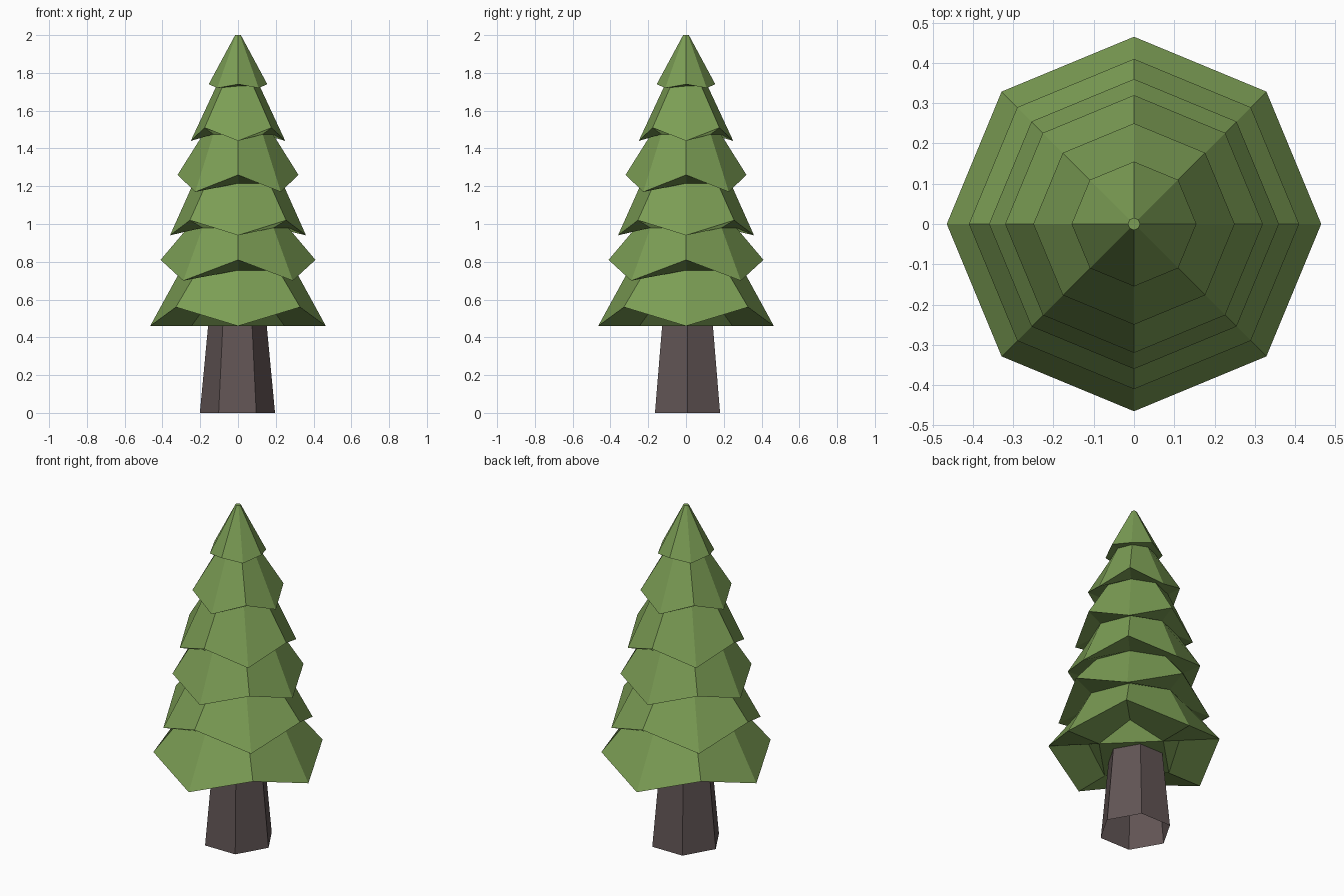
import bpy, bmesh
from math import cos, sin, pi

if "Cube" in bpy.data.objects:
    bpy.data.objects.remove(bpy.data.objects["Cube"])


def material(name, color):
    mat = bpy.data.materials.new(name)
    mat.diffuse_color = (*color, 1)
    mat.use_nodes = True
    mat.node_tree.nodes["Principled BSDF"].inputs["Base Color"].default_value = mat.diffuse_color
    return mat


def ring(bm, sides, radius, zs, cx=0, cy=0):
    """Polygon ring; heights in zs alternate around it."""
    return [bm.verts.new((cx + radius * cos(2 * pi * i / sides),
                          cy + radius * sin(2 * pi * i / sides),
                          zs[i % len(zs)])) for i in range(sides)]


def skin(bm, rings):
    """Join each ring to the next one with quads."""
    for low, high in zip(rings, rings[1:]):
        n = len(low)
        for i in range(n):
            j = (i + 1) % n
            bm.faces.new((low[j], high[j], high[i], low[i]))


def finish(bm, name, mat):
    mesh = bpy.data.meshes.new(name)
    bm.to_mesh(mesh)
    bm.free()
    mesh.materials.append(mat)
    obj = bpy.data.objects.new(name, mesh)
    bpy.context.collection.objects.link(obj)


# Foliage: tiers of (rim radius, height on axes, height on diagonals)
tiers = [(0.465, 0.46, 0.56), (0.41, 0.81, 0.70), (0.36, 0.94, 1.02),
         (0.32, 1.26, 1.17), (0.25, 1.44, 1.51), (0.155, 1.74, 1.72)]
INSET = 0.74  # inner edge of each underside

bm = bmesh.new()
rings = []
for k, (radius, z_axis, z_diag) in enumerate(tiers):
    if k:  # level inner edge tucked under the zigzag rim
        rings.append(ring(bm, 8, radius * INSET, ((z_axis + z_diag) / 2,)))
    else:
        rings.append(ring(bm, 8, radius * 0.53, (z_axis, z_diag)))
    rings.append(ring(bm, 8, radius, (z_axis, z_diag)))
rings.append(ring(bm, 8, 0.015, (2.0,)))
skin(bm, rings)
bm.faces.new(rings[-1])

# Underside cap: flat square plus four raised corners
base = rings[0]
bm.faces.new(base[::2][::-1])
for i in range(0, 8, 2):
    bm.faces.new((base[(i + 2) % 8], base[i + 1], base[i]))
finish(bm, "foliage", material("leaf_green", (0.2, 0.34, 0.09)))

# Trunk: tapered hexagonal tube, open at the ground
bm = bmesh.new()
bottom = ring(bm, 6, 0.199, (0,), -0.003, 0.008)
top = ring(bm, 6, 0.142, (0.6,), -0.003, 0.008)
skin(bm, [bottom, top])
finish(bm, "trunk", material("bark_brown", (0.12, 0.09, 0.09)))
